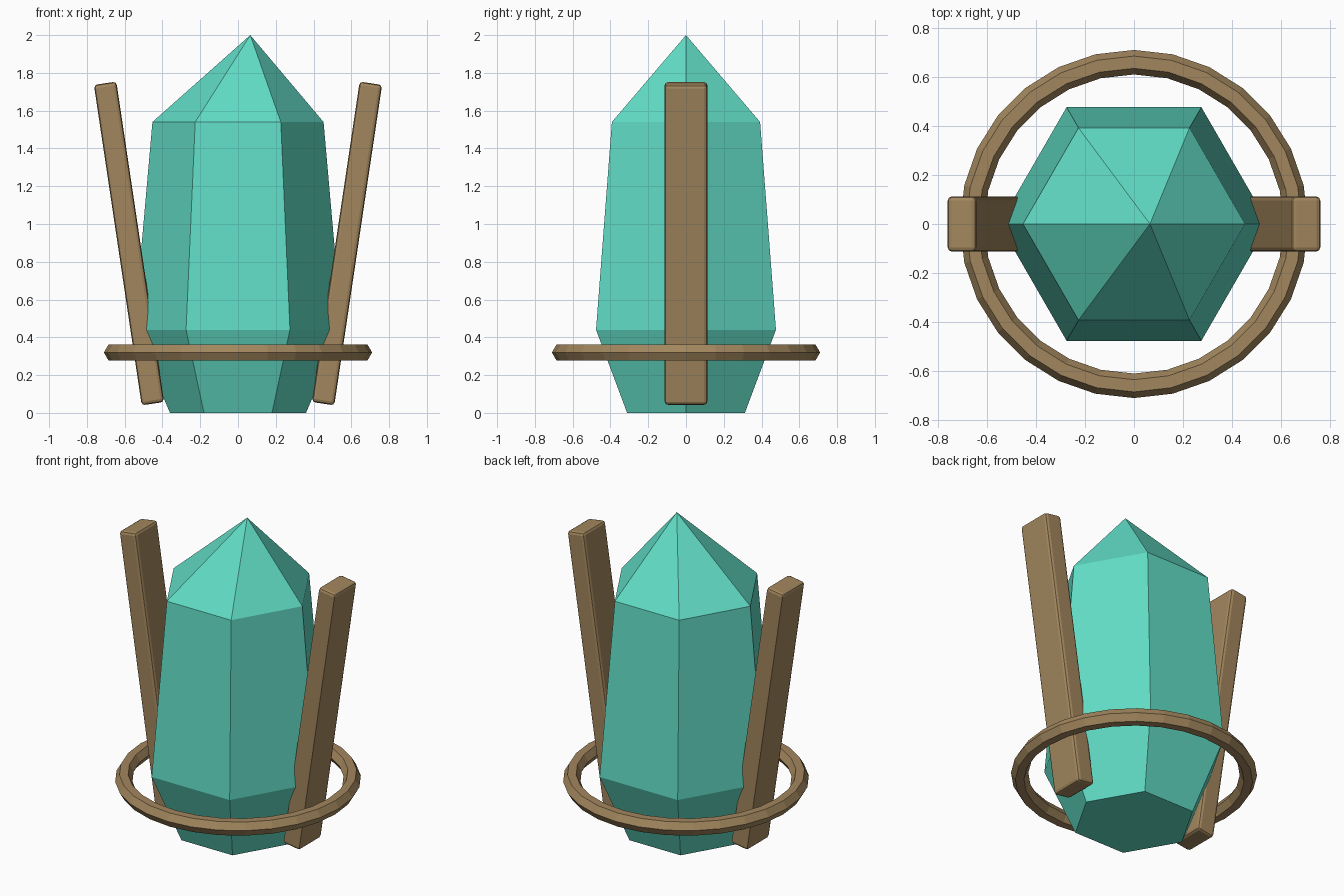
import bpy, bmesh
from math import cos, sin, pi
from mathutils import Matrix

if "Cube" in bpy.data.objects:
    bpy.data.objects.remove(bpy.data.objects["Cube"])


def material(name, color):
    m = bpy.data.materials.new(name)
    m.diffuse_color = (*color, 1)
    m.use_nodes = True
    m.node_tree.nodes["Principled BSDF"].inputs["Base Color"].default_value = m.diffuse_color
    return m


def add_object(name, bm, mat):
    bmesh.ops.recalc_face_normals(bm, faces=bm.faces[:])
    mesh = bpy.data.meshes.new(name)
    bm.to_mesh(mesh)
    bm.free()
    mesh.materials.append(mat)
    ob = bpy.data.objects.new(name, mesh)
    bpy.context.collection.objects.link(ob)
    return ob


teal = material("crystal_teal", (0.12, 0.72, 0.56))
bronze = material("bronze", (0.36, 0.24, 0.11))

# Crystal: hexagonal rings closed by a flat base and an off-centre tip
bm = bmesh.new()
rings = [[bm.verts.new((r * cos(i * pi / 3), r * sin(i * pi / 3), z)) for i in range(6)]
         for r, z in ((0.36, 0), (0.55, 0.44), (0.453, 1.54))]
tip = bm.verts.new((0.065, 0, 2))
bm.faces.new(rings[0][::-1])
for i in range(6):
    j = (i + 1) % 6
    for low, high in zip(rings, rings[1:]):
        bm.faces.new((low[i], low[j], high[j], high[i]))
    bm.faces.new((rings[2][i], rings[2][j], tip))
add_object("crystal", bm, teal)

# Two leaning prongs with softened edges
for side, name in ((-1, "left_prong"), (1, "right_prong")):
    bm = bmesh.new()
    bmesh.ops.create_cube(bm, size=1, matrix=Matrix.Diagonal((0.12, 0.226, 1.715, 1)))
    ob = add_object(name, bm, bronze)
    ob.location = (side * 0.577, 0, 0.897)
    ob.rotation_euler.y = side * 0.148
    bevel = ob.modifiers.new("soft_edges", "BEVEL")
    bevel.width = 0.018
    bevel.segments = 2

# Faceted ring around the base
bpy.ops.mesh.primitive_torus_add(major_radius=0.66, minor_radius=0.05, major_segments=28,
                                 minor_segments=6, location=(0, 0, 0.32))
ring = bpy.context.object
ring.name = "base_ring"
ring.data.materials.append(bronze)
